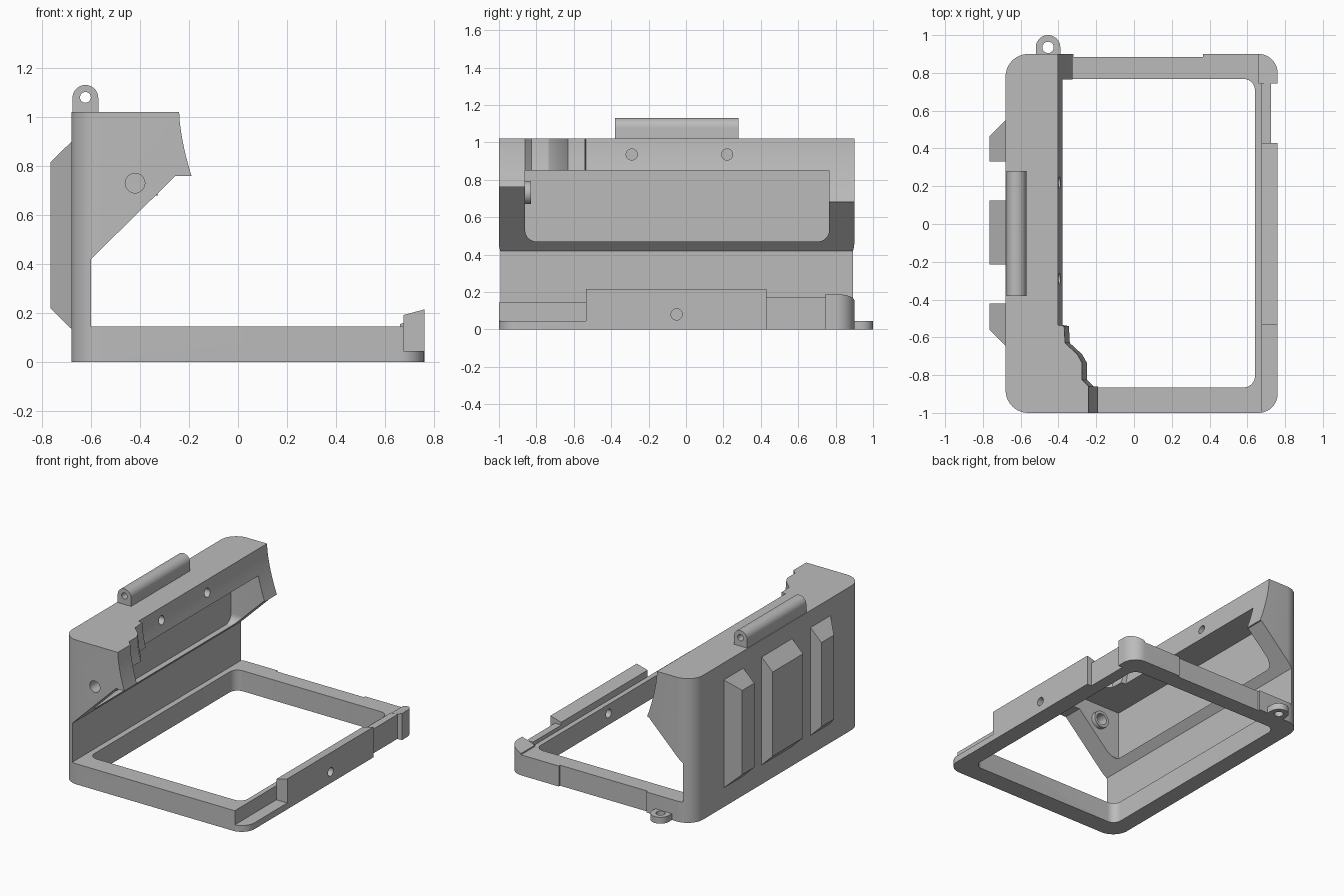
import bpy, bmesh, math

if "Cube" in bpy.data.objects:
    bpy.data.objects.remove(bpy.data.objects["Cube"])

grey = bpy.data.materials.new("plain grey")
grey.use_nodes = True
COLOUR = (0.5, 0.5, 0.5, 1)
grey.diffuse_color = COLOUR
grey.node_tree.nodes["Principled BSDF"].inputs["Base Color"].default_value = COLOUR


def loft(name, rings):
    """Closed solid through cross-sections that share a point count."""
    bm = bmesh.new()
    loops = [[bm.verts.new(p) for p in ring] for ring in rings]
    n = len(loops[0])
    for low, high in zip(loops, loops[1:]):
        for i in range(n):
            j = (i + 1) % n
            bm.faces.new((low[i], low[j], high[j], high[i]))
    bm.faces.new(loops[0])
    bm.faces.new(loops[-1])
    bmesh.ops.recalc_face_normals(bm, faces=bm.faces)
    mesh = bpy.data.meshes.new(name)
    bm.to_mesh(mesh)
    bm.free()
    mesh.materials.append(grey)
    ob = bpy.data.objects.new(name, mesh)
    bpy.context.collection.objects.link(ob)
    return ob


def prism(name, pts, axis, start, end):
    place = {"x": lambda a, b, t: (t, a, b),
             "y": lambda a, b, t: (a, t, b),
             "z": lambda a, b, t: (a, b, t)}[axis]
    return loft(name, [[place(a, b, t) for a, b in pts] for t in (start, end)])


def rect(a0, a1, b0, b1):
    return [(a0, b0), (a1, b0), (a1, b1), (a0, b1)]


def arc(ca, cb, r, begin, end, steps):
    angles = [math.radians(begin + (end - begin) * i / steps) for i in range(steps + 1)]
    return [(ca + r * math.cos(t), cb + r * math.sin(t)) for t in angles]


def circle(ca, cb, r):
    return arc(ca, cb, r, 0, 360, 32)[:-1]


def rounded(a0, a1, b0, b1, radii):
    """Rectangle with a radius per corner, starting at the low corner."""
    pts = []
    corners = [(a0, b0, 1, 1), (a1, b0, -1, 1), (a1, b1, -1, -1), (a0, b1, 1, -1)]
    for k, ((a, b, sa, sb), r) in enumerate(zip(corners, radii)):
        if r:
            pts += arc(a + sa * r, b + sb * r, r, 180 + 90 * k, 270 + 90 * k, 10)
        else:
            pts.append((a, b))
    return pts


def boolean(ob, tool, operation="DIFFERENCE"):
    mod = ob.modifiers.new("cut", "BOOLEAN")
    mod.operation, mod.solver, mod.object = operation, "EXACT", tool
    tool.hide_render = True
    bpy.context.view_layer.update()
    result = ob.evaluated_get(bpy.context.evaluated_depsgraph_get())
    mesh = bpy.data.meshes.new_from_object(result)
    ob.modifiers.clear()
    ob.data = mesh
    bpy.data.objects.remove(tool)


def cut(ob, pts, axis, start, end):
    boolean(ob, prism("cutter", pts, axis, start, end))


def clip_to_plan(ob):
    plan = rounded(-0.68, 0.76, -1, 0.9, (0.12, 0.1, 0.1, 0.12))
    boolean(ob, prism("plan_clip", plan, "z", -0.1, 1.3), "INTERSECT")


# Back wall and overhanging hood, lofted along the depth
def hood_section(y, d):
    low = 0.76 if d > -0.3 else 0.68
    front = []
    for i in range(11):
        z = low + (1.02 - low) * i / 10
        front.append((d + 0.05 * ((1.02 - z) / 0.26) ** 1.6, z))
    pts = [(-0.68, 0), (-0.6, 0), (-0.6, 0.42), ((low - 0.42) / 0.985 - 0.6, low)]
    return [(x, y, z) for x, z in pts + front + [(-0.68, 1.02)]]


stations = [(-1, -0.24), (-0.86, -0.24), (-0.825, -0.275), (-0.735, -0.275),
            (-0.69, -0.3), (-0.63, -0.365), (-0.54, -0.37), (-0.535, -0.403), (0.9, -0.403)]
hood = loft("wall_and_hood", [hood_section(y, d) for y, d in stations])
cut(hood, rounded(-0.86, 0.765, 0.47, 0.85, (0.06, 0.06, 0, 0)), "x", -0.59, 0.2)
clip_to_plan(hood)
cut(hood, circle(-0.42, 0.73, 0.04), "y", -1.1, -0.8)
for y in (-0.29, 0.22):
    cut(hood, circle(y, 0.935, 0.03), "x", -0.52, -0.2)

# Collar around the side hole, inside the hood
collar = prism("hole_collar", circle(-0.42, 0.73, 0.06), "y", -0.862, -0.83)
cut(collar, circle(-0.42, 0.73, 0.04), "y", -1, -0.8)

# Base frame with its opening and outer recesses
frame = prism("base_frame", rect(-0.6, 0.76, -1, 0.9), "z", 0, 0.145)
clip_to_plan(frame)
cut(frame, rounded(-0.56, 0.64, -0.865, 0.768, [0.06] * 4), "z", -0.1, 0.3)
cut(frame, rect(0.675, 0.9, -1.1, -0.535), "z", 0.045, 0.3)
cut(frame, rect(0.725, 0.9, 0.43, 0.745), "z", -0.1, 0.3)
cut(frame, rect(-0.32, 0.365, 0.885, 1.1), "z", -0.1, 0.3)
cut(frame, circle(-0.05, 0.08, 0.03), "x", 0.5, 0.9)

# Raised rails and corner stop on the open side
prism("raised_rail", [(0.675, 0.145), (0.76, 0.145), (0.76, 0.215), (0.675, 0.192)],
      "y", -0.535, 0.43)
prism("low_rail", rect(0.675, 0.725, 0.145, 0.172), "y", 0.43, 0.745)
stop = prism("corner_stop", [(0.66, 0.145), (0.76, 0.145), (0.76, 0.188), (0.66, 0.155)],
             "y", 0.745, 0.9)
clip_to_plan(stop)

# Hinge barrel on top of the wall
barrel = prism("hinge_barrel",
               [(-0.675, 1.01)] + [(-0.57, 1.01)] + arc(-0.6225, 1.078, 0.0525, 0, 180, 20),
               "y", -0.38, 0.28)
cut(barrel, circle(-0.6225, 1.08, 0.022), "y", -0.5, 0.5)

# Lanyard lug at the rear
lug = prism("lanyard_lug",
            [(-0.52, 0.89), (-0.39, 0.89)] + arc(-0.455, 0.935, 0.065, 0, 180, 20),
            "z", 0, 0.045)
cut(lug, circle(-0.455, 0.935, 0.03), "z", -0.1, 0.2)

# Tapered ribs on the outside of the wall
for name, y0, y1, c0, c1 in (("front_rib", -0.645, -0.42, 0.085, 0),
                             ("middle_rib", -0.215, 0.125, 0, 0),
                             ("rear_rib", 0.33, 0.55, 0, 0.085)):
    inner = rect(y0, y1, 0.135, 0.9)
    outer = rect(y0 + c0, y1 - c1, 0.22, 0.815)
    loft(name, [[(x, y, z) for y, z in ring] for x, ring in ((-0.679, inner), (-0.765, outer))])

# Smooth the rounded surfaces, keep the edges sharp
bpy.ops.object.select_all(action="DESELECT")
for ob in bpy.context.collection.objects:
    if ob.type == "MESH" and ob.data.materials and ob.data.materials[0] == grey:
        ob.select_set(True)
        bpy.context.view_layer.objects.active = ob
bpy.ops.object.shade_smooth_by_angle(angle=math.radians(25))
